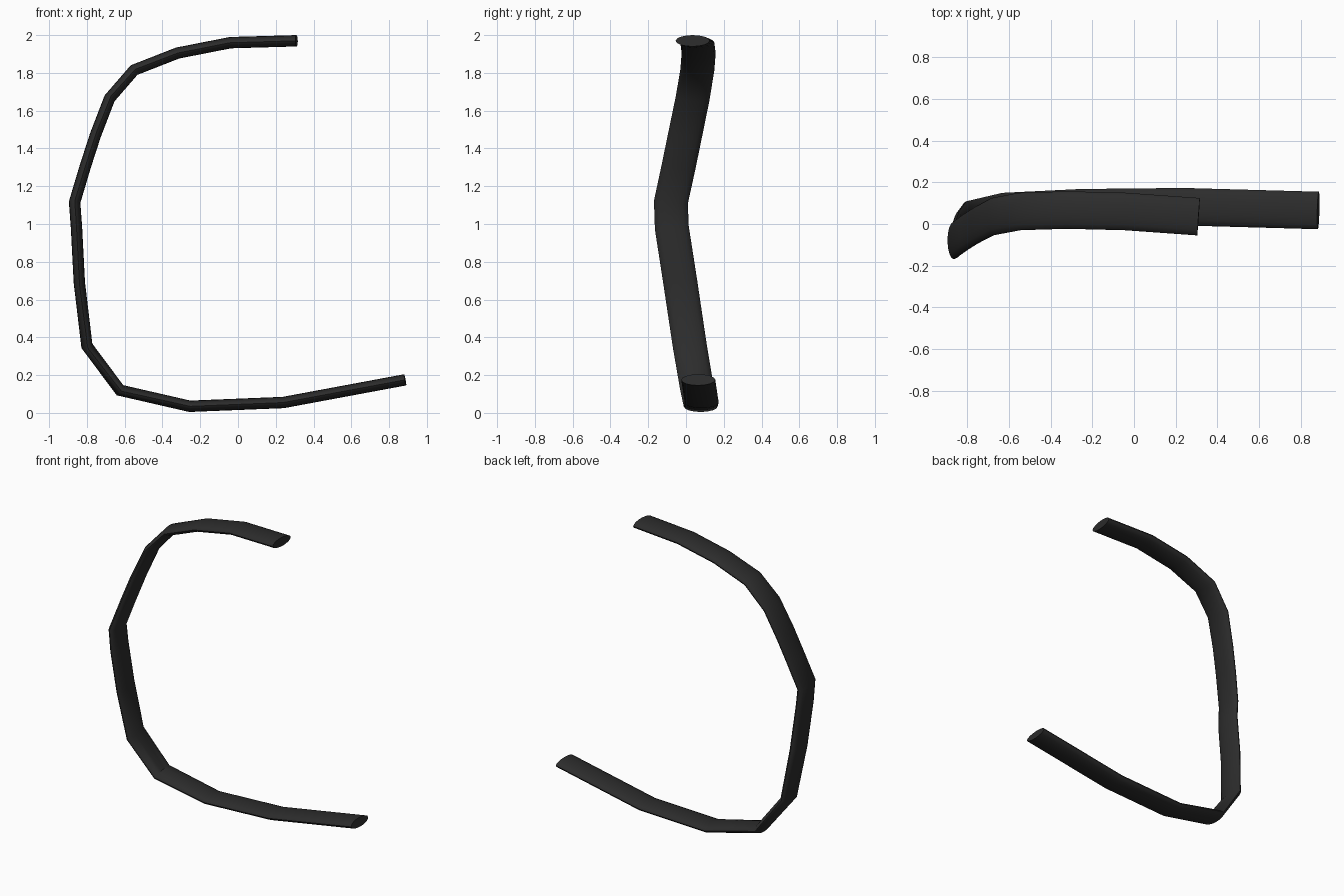
import bpy, bmesh, math
from mathutils import Vector

old = bpy.data.objects.get("Cube")
if old:
    bpy.data.objects.remove(old, do_unlink=True)

# Matte black material
black = bpy.data.materials.new("matte_black")
black.use_nodes = True
colour = (0.025, 0.025, 0.025, 1)
black.diffuse_color = colour
black.node_tree.nodes["Principled BSDF"].inputs["Base Color"].default_value = colour

# Centre line of the band, from the upper end to the lower end
path = [Vector(p) for p in (
    (0.31, 0.035, 1.97), (-0.04, 0.06, 1.96), (-0.32, 0.067, 1.905),
    (-0.55, 0.06, 1.815), (-0.68, 0.035, 1.665), (-0.755, -0.005, 1.47),
    (-0.81, -0.04, 1.30), (-0.865, -0.08, 1.115), (-0.855, -0.075, 0.98),
    (-0.84, -0.03, 0.69), (-0.80, 0.02, 0.355), (-0.625, 0.06, 0.12),
    (-0.255, 0.078, 0.035), (0.24, 0.083, 0.055), (0.885, 0.065, 0.175))]
HALF_WIDTH, HALF_THICK, SIDES = 0.09, 0.03, 16


def sweep_band(name):
    """Sweep a flat oval along the path with mitred joints and capped ends."""
    bm = bmesh.new()
    rings = []
    for i, p in enumerate(path):
        before = (p - path[i - 1]).normalized() if i else None
        after = (path[i + 1] - p).normalized() if i + 1 < len(path) else None
        before, after = before or after, after or before
        tangent = (before + after).normalized()
        wide = Vector((0, 1, 0))
        wide = (wide - tangent * wide.dot(tangent)).normalized()
        thin = tangent.cross(wide) / tangent.dot(after)
        ring = []
        for k in range(SIDES):
            a = math.tau * k / SIDES
            ring.append(bm.verts.new(p + wide * HALF_WIDTH * math.cos(a)
                                     + thin * HALF_THICK * math.sin(a)))
        rings.append(ring)
    for r, s in zip(rings, rings[1:]):
        for k in range(SIDES):
            j = (k + 1) % SIDES
            bm.faces.new((r[k], r[j], s[j], s[k]))
    bm.faces.new(rings[0])
    bm.faces.new(rings[-1])
    bmesh.ops.recalc_face_normals(bm, faces=bm.faces)
    mesh = bpy.data.meshes.new(name)
    bm.to_mesh(mesh)
    bm.free()
    mesh.materials.append(black)
    obj = bpy.data.objects.new(name, mesh)
    bpy.context.collection.objects.link(obj)
    return obj


# Curved band
band = sweep_band("curved_band")
bpy.ops.object.select_all(action="DESELECT")
band.select_set(True)
bpy.context.view_layer.objects.active = band
bpy.ops.object.shade_smooth_by_angle(angle=math.radians(40))
